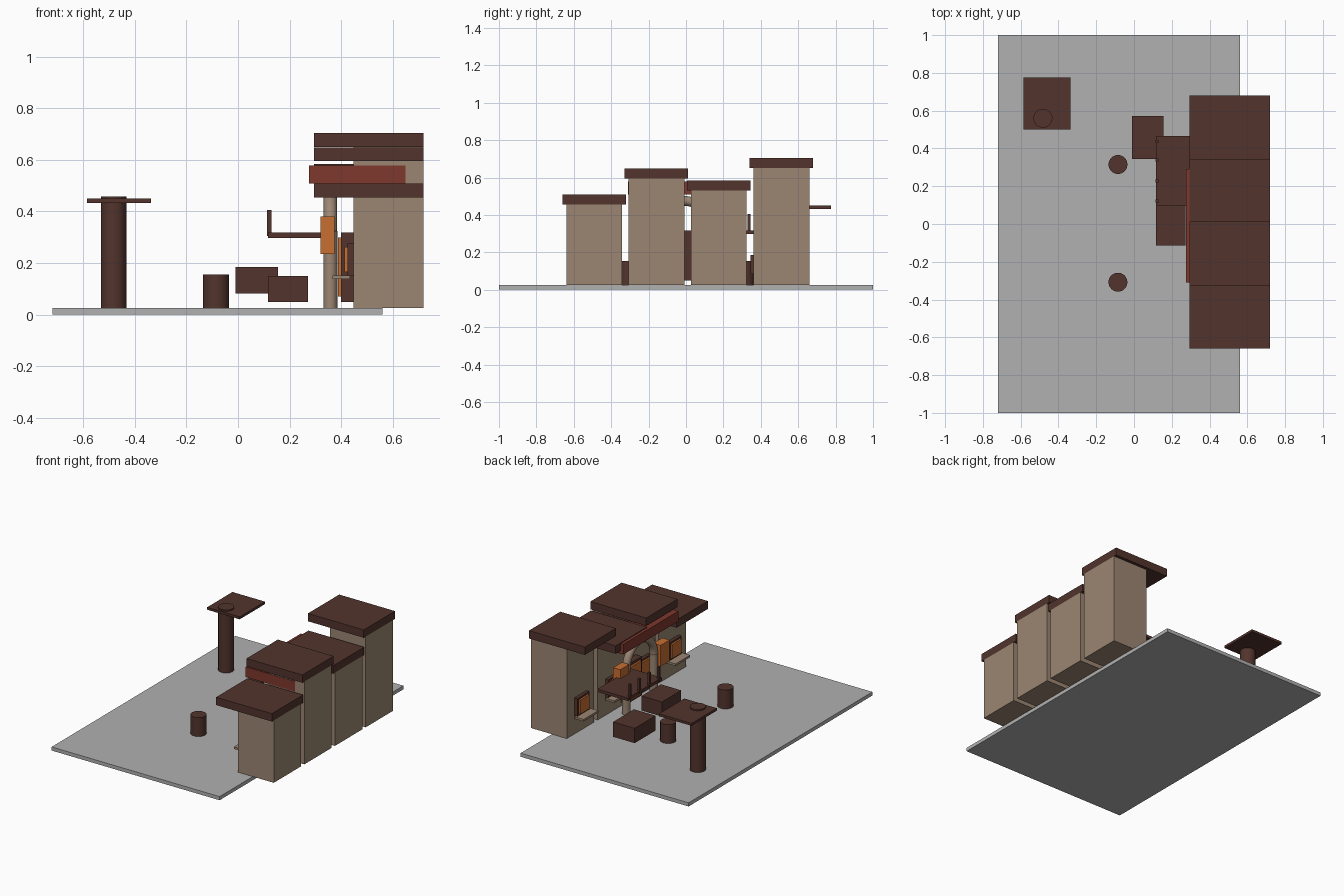
import bpy, math

if "Cube" in bpy.data.objects:
    bpy.data.objects.remove(bpy.data.objects["Cube"])


def material(name, colour):
    m = bpy.data.materials.new(name)
    m.diffuse_color = (*colour, 1)
    m.use_nodes = True
    m.node_tree.nodes["Principled BSDF"].inputs["Base Color"].default_value = m.diffuse_color
    return m


BROWN = material("dark_brown", (0.085, 0.034, 0.026))
TAN = material("tan_plaster", (0.33, 0.24, 0.17))
ORANGE = material("orange_glow", (0.58, 0.156, 0.032))
RED = material("brick_red", (0.21, 0.04, 0.027))
GREY = material("pavement_grey", (0.44, 0.44, 0.44))


def box(name, x, y, z, mat):
    """Box from (min, max) ranges."""
    centre = [(a + b) / 2 for a, b in (x, y, z)]
    bpy.ops.mesh.primitive_cube_add(size=1, location=centre)
    o = bpy.context.object
    o.name = name
    o.scale = [b - a for a, b in (x, y, z)]
    o.data.materials.append(mat)
    return o


def drum(name, x, y, r, z0, z1, mat, sides=32):
    bpy.ops.mesh.primitive_cylinder_add(vertices=sides, radius=r, depth=z1 - z0,
                                        location=(x, y, (z0 + z1) / 2))
    o = bpy.context.object
    o.name = name
    o.data.materials.append(mat)
    bpy.ops.object.shade_smooth_by_angle()
    return o


def around(c, half):
    return (c - half, c + half)


G = 0.025  # ground level
box("pavement", (-0.72, 0.56), (-1, 1), (0, G), GREY)

# Row of houses with overhanging roofs and lit windows
for i, (y, top) in enumerate([(-0.49, 0.455), (-0.158, 0.595), (0.175, 0.53), (0.51, 0.65)]):
    box(f"house_{i}", (0.447, 0.72), around(y, 0.149), (G, top), TAN)
    box(f"roof_{i}", (0.295, 0.72), around(y, 0.17), (top, top + 0.054), BROWN)
    box(f"window_frame_{i}", (0.424, 0.447), around(y, 0.065), (0.15, 0.275), BROWN)
    box(f"window_pane_{i}", (0.412, 0.424), around(y, 0.048), (0.165, 0.262), ORANGE)
    box(f"window_sill_{i}", (0.367, 0.435), around(y, 0.08), (0.138, 0.152), TAN)

# Central door
MID = -0.01
box("door_frame", (0.40, 0.447), around(MID, 0.08), (0.05, 0.318), BROWN)
box("door_panel", (0.387, 0.40), around(MID, 0.06), (0.07, 0.30), ORANGE)

# Long signboard above the gateway
box("signboard", (0.275, 0.65), (-0.31, 0.29), (0.509, 0.579), RED)

# Gateway: two round posts joined by a half-ring arch
AX, AR, AZ = 0.358, 0.15, 0.325
for s in (-1, 1):
    drum(f"gate_post_{s}", AX, MID + s * AR, 0.027, G, AZ, TAN, 20)
    box(f"lantern_{s}", (0.32, 0.375), around(MID + s * 0.22, 0.048), (0.235, 0.38), ORANGE)
curve = bpy.data.curves.new("gate_arch", 'CURVE')
curve.dimensions = '3D'
curve.bevel_depth = 0.026
curve.bevel_resolution = 4
sp = curve.splines.new('POLY')
sp.points.add(24)
for i, p in enumerate(sp.points):
    a = math.pi * i / 24
    p.co = (AX, MID + AR * math.cos(a), AZ + AR * math.sin(a), 1)
arch = bpy.data.objects.new("gate_arch", curve)
bpy.context.collection.objects.link(arch)
curve.materials.append(TAN)

# Balcony slab with short rail posts
box("balcony", (0.117, 0.35), (0.095, 0.465), (0.298, 0.318), BROWN)
for i in range(4):
    y = 0.123 + i * 0.105 + (0.005 if i == 2 else 0)
    box(f"rail_post_{i}", around(0.121, 0.008), around(y, 0.008), (0.305, 0.405), BROWN)

# Crates
box("crate_a", (-0.01, 0.155), (0.345, 0.573), (0.083, 0.185), BROWN)
box("crate_b", (0.117, 0.272), (-0.115, 0.095), (0.05, 0.15), BROWN)

# Barrels
for i, y in enumerate((-0.308, 0.315)):
    drum(f"barrel_{i}", -0.085, y, 0.05, G, 0.155, BROWN)

# Lookout column with offset platform
drum("lookout_column", -0.482, 0.56, 0.05, G, 0.459, BROWN)
box("lookout_platform", (-0.585, -0.337), (0.5, 0.775), (0.433, 0.45), BROWN)
